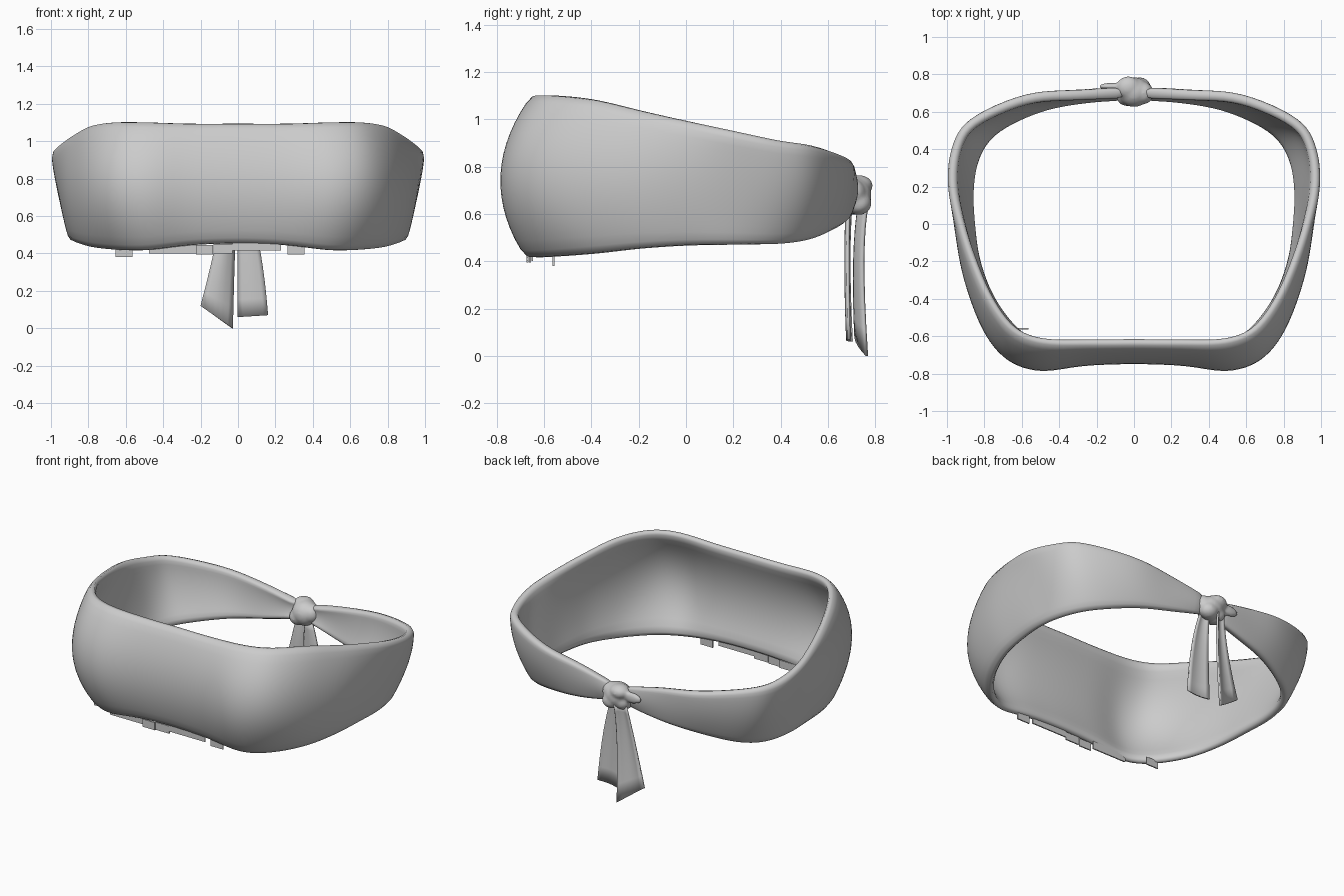
import bpy, bmesh, math
from mathutils import Vector

if "Cube" in bpy.data.objects:
    bpy.data.objects.remove(bpy.data.objects["Cube"], do_unlink=True)

GREY = (0.6, 0.6, 0.6, 1)
cloth = bpy.data.materials.new("grey cloth")
cloth.use_nodes = True
cloth.diffuse_color = GREY
cloth.node_tree.nodes["Principled BSDF"].inputs["Base Color"].default_value = GREY


def finish(name, bm, angle=50):
    """Turn a bmesh into a smooth-shaded cloth object."""
    bmesh.ops.recalc_face_normals(bm, faces=bm.faces)
    mesh = bpy.data.meshes.new(name)
    bm.to_mesh(mesh)
    bm.free()
    mesh.materials.append(cloth)
    obj = bpy.data.objects.new(name, mesh)
    bpy.context.collection.objects.link(obj)
    bpy.ops.object.select_all(action="DESELECT")
    obj.select_set(True)
    bpy.context.view_layer.objects.active = obj
    bpy.ops.object.shade_smooth_by_angle(angle=math.radians(angle))
    return obj


def skin(bm, rows):
    """Join rows of points into a sheet of quads."""
    grid = [[bm.verts.new(p) for p in row] for row in rows]
    for a, b in zip(grid, grid[1:]):
        for i in range(len(a) - 1):
            bm.faces.new((a[i], b[i], b[i + 1], a[i + 1]))


def beyond(a, b, c):
    """Continue the parabola through three points past the first."""
    return a * 3 - b * 3 + c


def spline(points, steps):
    """Smooth curve through three or more points."""
    pts = [Vector(p) for p in points]
    ext = [beyond(*pts[:3])] + pts + [beyond(*pts[:-4:-1])]
    out = []
    for a, b, c, d in zip(ext, ext[1:], ext[2:], ext[3:]):
        for s in range(steps):
            t = s / steps
            out.append(b + (c - a) * (t / 2)
                       + (a * 2 - b * 5 + c * 4 - d) * (t * t / 2)
                       + (b * 3 - a - c * 3 + d) * (t ** 3 / 2))
    return out + [pts[-1]]


# Headband: upper edge, bulge (x, y) and lower edge from front centre to the knot
stations = [
    ((0, -.65, 1.11), (0, -.75), (0, -.68, .44)),
    ((.25, -.65, 1.11), (.27, -.76), (.25, -.68, .43)),
    ((.49, -.64, 1.12), (.5, -.79), (.48, -.67, .4)),
    ((.66, -.57, 1.12), (.68, -.73), (.64, -.58, .4)),
    ((.79, -.4, 1.1), (.81, -.57), (.78, -.4, .415)),
    ((.88, -.2, 1.05), (.91, -.3), (.86, -.2, .44)),
    ((.95, 0, 1), (.95, -.06), (.89, 0, .455)),
    ((1, .2, .95), (.96, .2), (.9, .2, .46)),
    ((.98, .4, .91), (.94, .41), (.85, .39, .46)),
    ((.88, .56, .89), (.84, .56), (.73, .53, .48)),
    ((.58, .695, .84), (.57, .68), (.5, .64, .53)),
    ((.3, .715, .8), (.3, .715), (.28, .69, .57)),
    ((.05, .72, .75), (.05, .73), (.05, .7, .62)),
]
edges = []
for top, bulge, low in stations:
    middle = (*bulge, (top[2] + low[2]) / 2)
    edges.append(spline([top, middle, low], 4))
lines = [spline(line, 3) for line in zip(*edges)]
flip = Vector((-1, 1, 1))
lines = [[p * flip for p in reversed(line[1:])] + line for line in lines]

bm = bmesh.new()
skin(bm, lines)
band = finish("headband", bm)
thick = band.modifiers.new("thickness", "SOLIDIFY")
thick.thickness = 0.055
thick.offset = -1
# Make sure the cloth thickens inwards: the front must face -y
front = min(band.data.polygons, key=lambda f: f.center.y)
if front.normal.y > 0:
    band.data.flip_normals()
soft = band.modifiers.new("soft hem", "SUBSURF")
soft.levels = soft.render_levels = 1


# Knot: overlapping folds fused into one lump
bm = bmesh.new()
lumps = [
    ((0, .705, .68), (.085, .08, .08)),
    ((-.03, .73, .72), (.065, .06, .045)),
    ((.05, .7, .69), (.055, .06, .06)),
    ((-.04, .7, .65), (.06, .07, .055)),
    ((.03, .73, .645), (.06, .055, .05)),
    ((-.12, .735, .7), (.07, .02, .035)),
]
for centre, size in lumps:
    made = bmesh.ops.create_icosphere(bm, subdivisions=3, radius=1)["verts"]
    bmesh.ops.scale(bm, vec=size, verts=made)
    bmesh.ops.translate(bm, vec=centre, verts=made)
knot = finish("knot", bm)
fuse = knot.modifiers.new("fuse", "REMESH")
fuse.voxel_size = 0.01
fuse.use_smooth_shade = True
melt = knot.modifiers.new("melt", "SMOOTH")
melt.iterations = 4


# Hanging tails: cupped ribbons widening towards a slanted end
def tail(name, left, right, cup):
    rows = []
    for a, b in zip(spline(left, 4), spline(right, 4)):
        row = []
        for i in range(7):
            t = i / 6
            p = a.lerp(b, t)
            p.y += cup * math.sin(math.pi * t)
            row.append(p)
        rows.append(row)
    bm = bmesh.new()
    skin(bm, rows)
    obj = finish(name, bm)
    mod = obj.modifiers.new("thickness", "SOLIDIFY")
    mod.thickness = 0.012
    mod.offset = 0


tail("right_tail",
     [(-.08, .74, .64), (-.13, .72, .4), (-.2, .72, .12)],
     [(-.01, .77, .64), (-.02, .75, .4), (-.03, .765, 0)], -.02)
tail("left_tail",
     [(0, .7, .64), (0, .69, .4), (0, .7, .06)],
     [(.06, .69, .64), (.12, .685, .4), (.16, .69, .07)], -.012)

# Small frayed tabs under the front hem
for x, y, low, width in [(-.61, -.56, .38, .09), (-.35, -.65, .4, .25),
                         (-.18, -.67, .395, .09), (-.08, -.67, .4, .1),
                         (.1, -.67, .415, .26), (.31, -.66, .395, .09)]:
    bm = bmesh.new()
    bmesh.ops.create_cube(bm, size=1)
    bmesh.ops.scale(bm, vec=(width, .008, .05), verts=bm.verts)
    bmesh.ops.translate(bm, vec=(x, y, low + .025), verts=bm.verts)
    finish("hem_tab", bm, 30)
